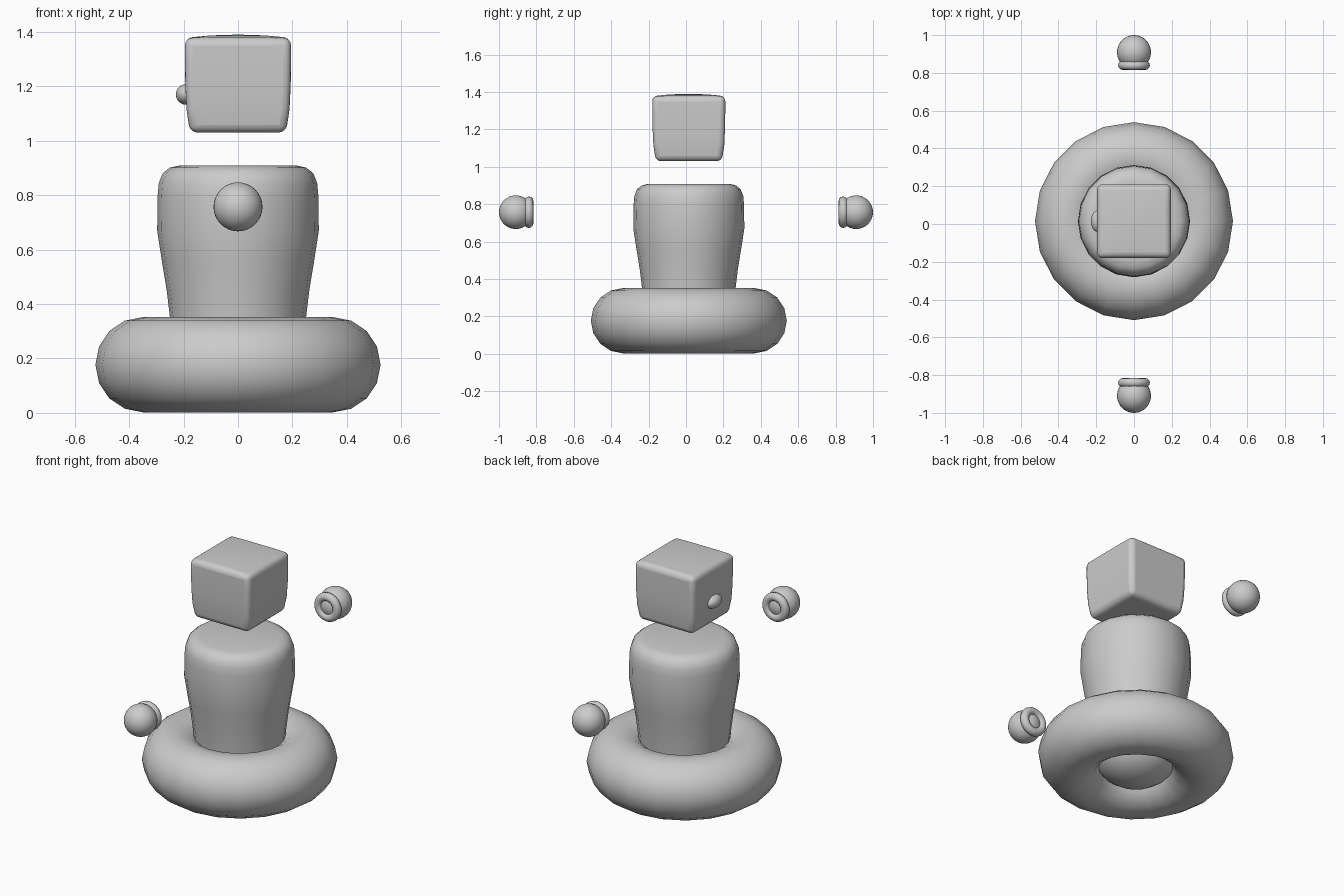
import bpy, bmesh, math

if "Cube" in bpy.data.objects:
    bpy.data.objects.remove(bpy.data.objects["Cube"])

CY = 0.015  # shared y centre of the central parts


def smooth(obj, angle=60):
    bpy.ops.object.select_all(action='DESELECT')
    obj.select_set(True)
    bpy.context.view_layer.objects.active = obj
    bpy.ops.object.shade_smooth_by_angle(angle=math.radians(angle))


def from_bmesh(bm, name):
    bmesh.ops.recalc_face_normals(bm, faces=bm.faces)
    mesh = bpy.data.meshes.new(name)
    bm.to_mesh(mesh)
    bm.free()
    obj = bpy.data.objects.new(name, mesh)
    bpy.context.collection.objects.link(obj)
    return obj


def torus(name, loc, major, minor, segs, minor_segs, rot=(0, 0, 0)):
    bpy.ops.mesh.primitive_torus_add(location=loc, rotation=rot, major_radius=major,
                                     minor_radius=minor, major_segments=segs,
                                     minor_segments=minor_segs)
    obj = bpy.context.object
    obj.name = name
    smooth(obj)


def ball(name, loc, scale):
    bpy.ops.mesh.primitive_uv_sphere_add(segments=32, ring_count=16, radius=1, location=loc)
    obj = bpy.context.object
    obj.name = name
    obj.scale = scale
    smooth(obj)


# Base ring
torus("base_ring", (0, CY, 0.177), 0.349, 0.175, 20, 16)

# Body: lathed profile with domed underside
profile = [(0, 0.003), (0.065, 0.01), (0.125, 0.031), (0.177, 0.066), (0.215, 0.115),
           (0.236, 0.18), (0.242, 0.26), (0.25, 0.35), (0.262, 0.45), (0.28, 0.56),
           (0.297, 0.67), (0.295, 0.8), (0.291, 0.845), (0.277, 0.88),
           (0.251, 0.901), (0.215, 0.909), (0, 0.909)]
bm = bmesh.new()
verts = [bm.verts.new((r, 0, z)) for r, z in profile]
edges = [bm.edges.new(pair) for pair in zip(verts, verts[1:])]
bmesh.ops.spin(bm, geom=verts + edges, cent=(0, 0, 0), axis=(0, 0, 1),
               angle=math.tau, steps=20)
bmesh.ops.remove_doubles(bm, verts=bm.verts, dist=1e-4)
body = from_bmesh(bm, "body")
body.location.y = CY
smooth(body)

# Head: bulging tapered block with rounded edges
bm = bmesh.new()
bmesh.ops.create_cube(bm, size=2)
bmesh.ops.subdivide_edges(bm, edges=bm.edges[:], cuts=3, use_grid_fill=True)
for v in bm.verts:
    x, y, z = v.co
    half = 0.195 - 0.0055 * (0.5 - z) ** 2 if z < 0.5 else 0.195
    half = half - 0.006 * (z < -0.9)
    crown = 0.012 * (1 - max(abs(x), abs(y)) ** 2) if z > 0.9 else 0
    v.co = (x * half, y * half, 1.204 + z * 0.174 + crown)
head = from_bmesh(bm, "head")
head.location.y = CY
bevel = head.modifiers.new("rounding", 'BEVEL')
bevel.width = 0.028
bevel.segments = 4
bevel.limit_method = 'ANGLE'
bevel.angle_limit = math.radians(50)
smooth(head)

# Nose on the -x face
ball("nose", (-0.19, CY, 1.17), (0.038, 0.058, 0.038))

# Floating hands with cuffs
for side, s in (("front", -1), ("back", 1)):
    ball(side + "_hand", (0, s * 0.91, 0.757), (0.09, 0.09, 0.09))
    torus(side + "_cuff", (0, s * 0.84, 0.757), 0.06, 0.024, 32, 12, (math.pi / 2, 0, 0))
